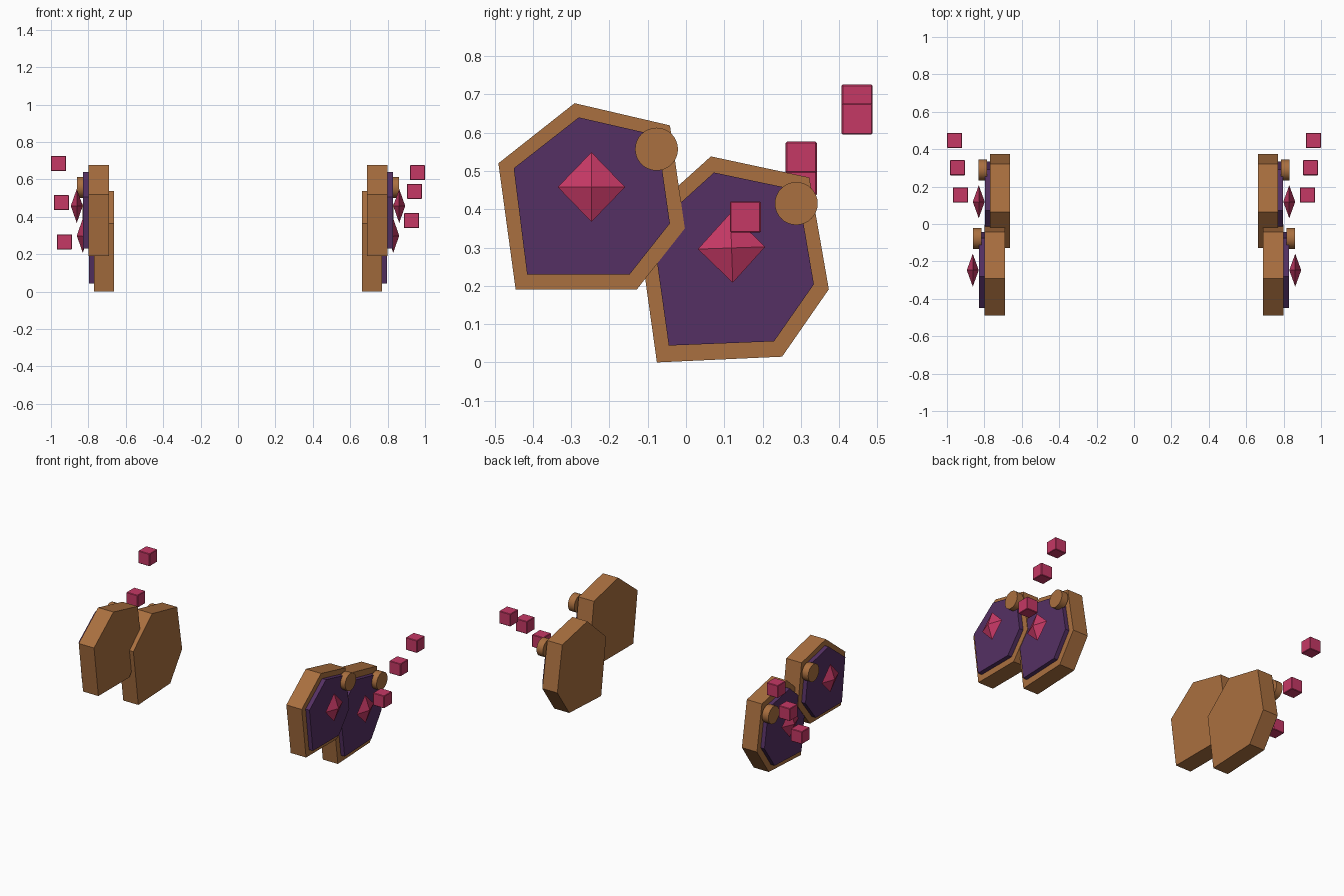
import bpy, bmesh
from math import radians
from mathutils import Matrix, Vector

if "Cube" in bpy.data.objects:
    bpy.data.objects.remove(bpy.data.objects["Cube"])


def material(name, rgb):
    m = bpy.data.materials.new(name)
    m.diffuse_color = (*rgb, 1)
    m.use_nodes = True
    m.node_tree.nodes["Principled BSDF"].inputs["Base Color"].default_value = m.diffuse_color
    return m


BRONZE = material("bronze", (0.40, 0.16, 0.05))
PURPLE = material("purple", (0.09, 0.03, 0.125))
CRIMSON = material("crimson", (0.56, 0.04, 0.13))


def finish(name, bm, mat):
    bmesh.ops.recalc_face_normals(bm, faces=bm.faces)
    me = bpy.data.meshes.new(name)
    bm.to_mesh(me)
    bm.free()
    me.materials.append(mat)
    ob = bpy.data.objects.new(name, me)
    bpy.context.collection.objects.link(ob)
    return ob


def slab(name, outline, x0, x1, side, mat):
    # (y, z) outline extruded along x
    bm = bmesh.new()
    face = bm.faces.new([bm.verts.new((side * x0, y, z)) for y, z in outline])
    ext = bmesh.ops.extrude_face_region(bm, geom=[face])
    verts = [v for v in ext["geom"] if isinstance(v, bmesh.types.BMVert)]
    bmesh.ops.translate(bm, verts=verts, vec=(side * (x1 - x0), 0, 0))
    # extrusion keeps the starting face as the inner cap if it survives
    if not face.is_valid or len(bm.faces) < len(outline) + 2:
        bmesh.ops.holes_fill(bm, edges=bm.edges)
    return finish(name, bm, mat)


def stud(name, x, y, z, side):
    bm = bmesh.new()
    mat = Matrix.Translation((side * x, y, z)) @ Matrix.Rotation(radians(90), 4, "Y")
    bmesh.ops.create_cone(bm, cap_ends=True, segments=32, radius1=0.056,
                          radius2=0.056, depth=0.046, matrix=mat)
    ob = finish(name, bm, BRONZE)
    for p in ob.data.polygons:
        p.use_smooth = len(p.vertices) == 4
    for e in ob.data.edges:
        a, b = (ob.data.vertices[i].co.x for i in e.vertices)
        e.use_edge_sharp = abs(a - b) < 1e-4


def gem(name, x, y, z, tilt, side):
    # flattened octahedron
    c, rot = Vector((side * x, y, z)), Matrix.Rotation(radians(tilt), 3, "X")
    bm = bmesh.new()
    ring = [bm.verts.new(c + rot @ Vector(p)) for p in
            ((0, 0.088, 0), (0, 0, 0.091), (0, -0.088, 0), (0, 0, -0.091))]
    for dx in (-0.032, 0.032):
        tip = bm.verts.new(c + Vector((dx, 0, 0)))
        for i in range(4):
            bm.faces.new((ring[i], ring[(i + 1) % 4], tip))
    finish(name, bm, CRIMSON)


def shard(name, x, y, z):
    bm = bmesh.new()
    bmesh.ops.create_cube(bm, size=0.081, matrix=Matrix.Translation((x, y, z)))
    bmesh.ops.bevel(bm, geom=bm.edges[:], offset=0.003, segments=1, affect="EDGES")
    finish(name, bm, CRIMSON)


# Outlines of the armour plates and their inlays, as (y, z)
FRONT_PLATE = [(-0.49, 0.52), (-0.291, 0.677), (-0.042, 0.619),
               (-0.003, 0.35), (-0.128, 0.191), (-0.445, 0.191)]
FRONT_INLAY = [(-0.45, 0.507), (-0.28, 0.64), (-0.075, 0.593),
               (-0.042, 0.363), (-0.147, 0.23), (-0.415, 0.23)]
REAR_PLATE = [(-0.127, 0.365), (0.065, 0.538), (0.322, 0.483),
              (0.373, 0.191), (0.251, 0.015), (-0.076, 0.0)]
REAR_INLAY = [(-0.088, 0.35), (0.073, 0.496), (0.292, 0.45),
              (0.334, 0.204), (0.23, 0.055), (-0.045, 0.044)]

for side, tag in ((1, "right"), (-1, "left")):
    # Overlapping plates with raised inlays
    slab(f"front_plate_{tag}", FRONT_PLATE, 0.69, 0.80, side, BRONZE)
    slab(f"front_inlay_{tag}", FRONT_INLAY, 0.795, 0.828, side, PURPLE)
    slab(f"rear_plate_{tag}", REAR_PLATE, 0.662, 0.77, side, BRONZE)
    slab(f"rear_inlay_{tag}", REAR_INLAY, 0.765, 0.797, side, PURPLE)
    # Round studs
    stud(f"front_stud_{tag}", 0.839, -0.077, 0.557, side)
    stud(f"rear_stud_{tag}", 0.809, 0.288, 0.415, side)
    # Gems
    gem(f"front_gem_{tag}", 0.862, -0.247, 0.458, 0, side)
    gem(f"rear_gem_{tag}", 0.83, 0.119, 0.299, 2, side)
    # Floating cubes, at different heights on each side
    heights = (0.38, 0.536, 0.636) if side > 0 else (0.266, 0.476, 0.685)
    for i, z in enumerate(heights):
        shard(f"floating_cube_{tag}_{i + 1}",
              side * (0.928 + 0.0157 * i), 0.155 + 0.146 * i, z)
